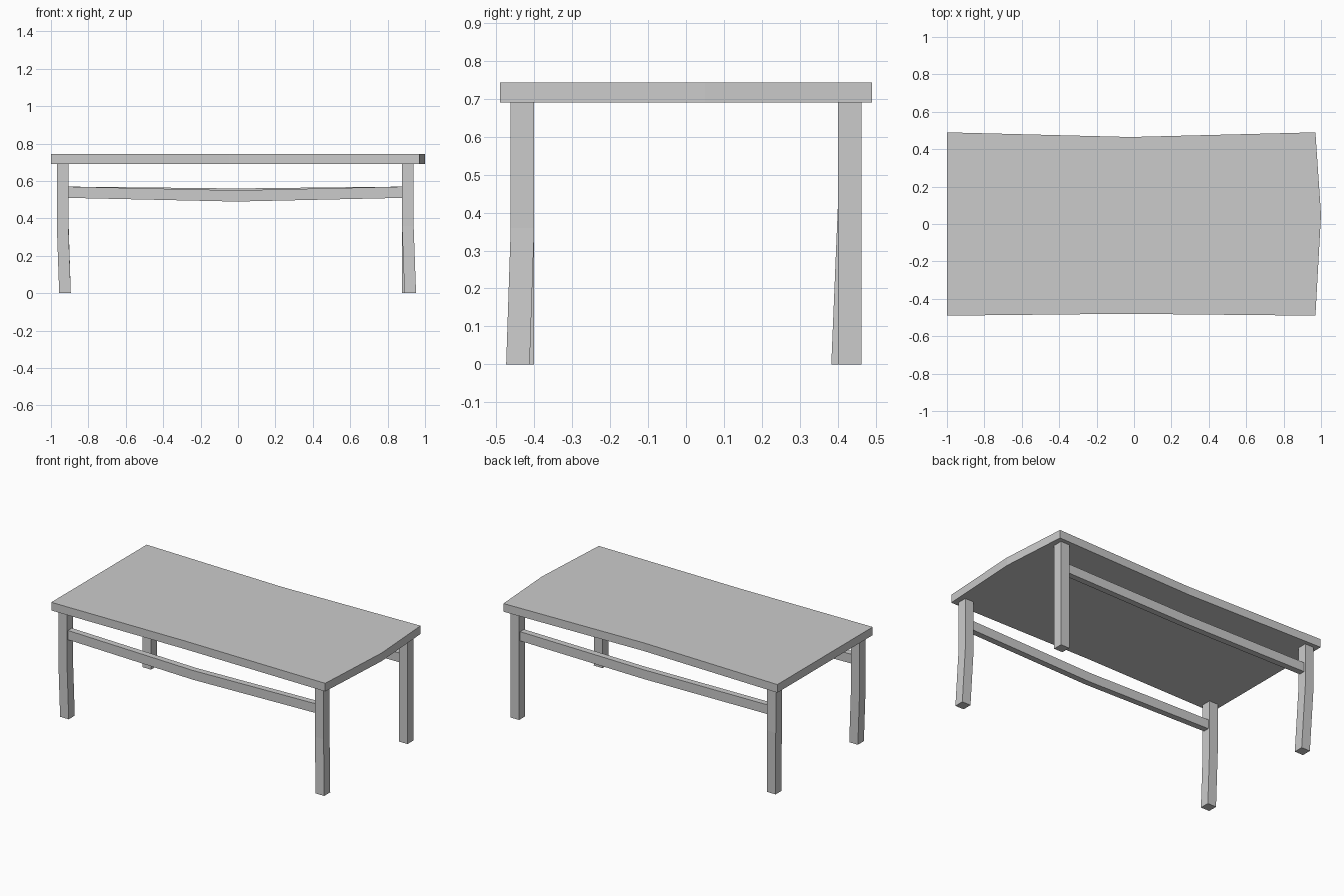
import bpy, bmesh

if "Cube" in bpy.data.objects:
    bpy.data.objects.remove(bpy.data.objects["Cube"])


def loft(name, rings):
    """Solid through a list of matching vertex rings, capped at both ends."""
    bm = bmesh.new()
    loops = [[bm.verts.new(p) for p in ring] for ring in rings]
    for a, b in zip(loops, loops[1:]):
        n = len(a)
        for i in range(n):
            j = (i + 1) % n
            bm.faces.new((a[i], a[j], b[j], b[i]))
    bm.faces.new(loops[0])
    bm.faces.new(loops[-1])
    bmesh.ops.recalc_face_normals(bm, faces=bm.faces[:])
    mesh = bpy.data.meshes.new(name)
    bm.to_mesh(mesh)
    bm.free()
    ob = bpy.data.objects.new(name, mesh)
    bpy.context.collection.objects.link(ob)
    return ob


# Table top: slightly warped outline
outline = [(-1, -0.49), (-0.05, -0.48), (0.97, -0.49), (1, 0.05),
           (0.97, 0.49), (-0.02, 0.465), (-1, 0.49)]
loft("table_top", [[(x, y, z) for x, y in outline] for z in (0.69, 0.743)])


# Legs: square posts, straight above a kink and leaning below it
def leg(name, x, y, dx=0, dy=0, kink=0.37, half=0.031):
    square = [(-half, -half), (half, -half), (half, half), (-half, half)]
    path = [(x + dx, y + dy, 0), (x, y, kink), (x, y, 0.69)]
    loft(name, [[(px + u, py + v, pz) for u, v in square] for px, py, pz in path])


leg("front_left_leg", -0.938, -0.431, dx=0.013)
leg("front_right_leg", 0.908, -0.431, dx=0.013, dy=-0.012, kink=0.36)
leg("back_left_leg", -0.938, 0.431, dx=0.013, dy=-0.017, kink=0.41)
leg("back_right_leg", 0.908, 0.431)


# Rails between the legs, sagging at mid span
def rail(name, y, sag, half_depth=0.02, half_height=0.03):
    rect = [(-half_depth, -half_height), (half_depth, -half_height),
            (half_depth, half_height), (-half_depth, half_height)]
    path = [(-0.92, 0.54), (-0.01, 0.54 - sag), (0.89, 0.54)]
    loft(name, [[(x, y + u, z + v) for u, v in rect] for x, z in path])


rail("front_rail", -0.431, 0.02)
rail("back_rail", 0.431, 0.01)
